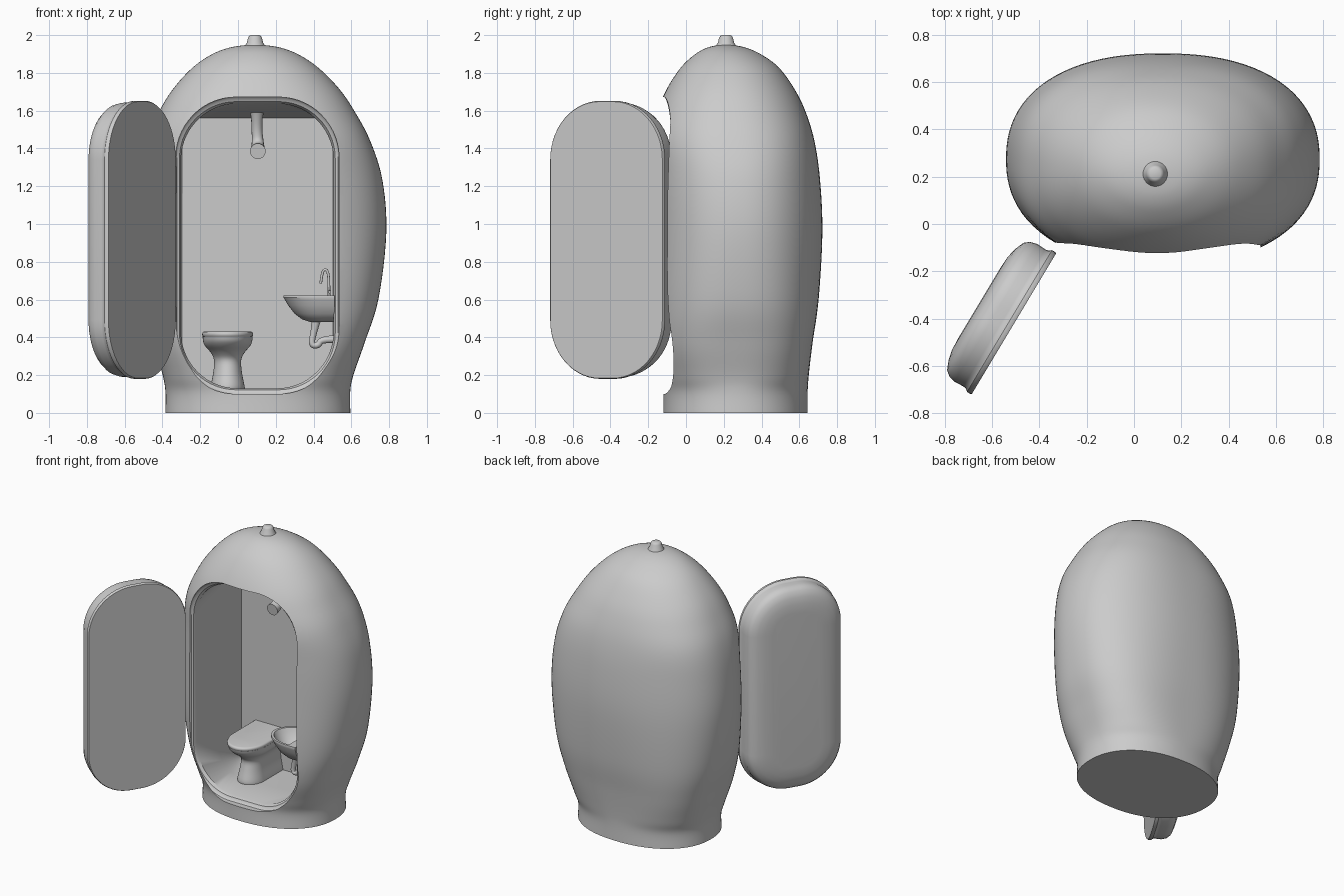
import bpy, bmesh
from math import pi, sin, cos
from mathutils import Matrix, Vector

if "Cube" in bpy.data.objects:
    bpy.data.objects.remove(bpy.data.objects["Cube"])


def smooth(ob, angle=35):
    bpy.ops.object.select_all(action='DESELECT')
    ob.select_set(True)
    bpy.context.view_layer.objects.active = ob
    bpy.ops.object.shade_smooth_by_angle(angle=angle * pi / 180)


def loft(name, rings, matrix=Matrix(), angle=35):
    """Closed skin through rings that have equal point counts."""
    bm = bmesh.new()
    vs = [[bm.verts.new(matrix @ Vector(p)) for p in r] for r in rings]
    n = len(rings[0])
    for a, b in zip(vs, vs[1:]):
        for i in range(n):
            j = (i + 1) % n
            bm.faces.new((a[i], a[j], b[j], b[i]))
    bm.faces.new(vs[0][::-1])
    bm.faces.new(vs[-1])
    bmesh.ops.recalc_face_normals(bm, faces=bm.faces)
    me = bpy.data.meshes.new(name)
    bm.to_mesh(me)
    bm.free()
    ob = bpy.data.objects.new(name, me)
    bpy.context.collection.objects.link(ob)
    smooth(ob, angle)
    return ob


def spline(rows, steps):
    """Catmull-Rom interpolation of table rows."""
    out = []
    for i in range(len(rows) - 1):
        q = [rows[max(i - 1, 0)], rows[i], rows[i + 1], rows[min(i + 2, len(rows) - 1)]]
        for s in range(steps):
            t = s / steps
            out.append([0.5 * (2 * b + (c - a) * t + (2 * a - 5 * b + 4 * c - d) * t * t
                               + (3 * b - a - 3 * c + d) * t ** 3) for a, b, c, d in zip(*q)])
    return out + [list(rows[-1])]


def oval(z, cx, cy, a, b, e=2.0, n=96):
    pts = []
    for i in range(n):
        c, s = cos(2 * pi * i / n), sin(2 * pi * i / n)
        k = (abs(c) ** e + abs(s) ** e) ** (-1 / e)
        pts.append((cx + a * k * c, cy + b * k * s, z))
    return pts


def round_rect(u0, u1, v0, v1, r, n=14):
    pts = []
    for k, (u, v) in enumerate([(u1 - r, v1 - r), (u0 + r, v1 - r), (u0 + r, v0 + r), (u1 - r, v0 + r)]):
        for i in range(n + 1):
            t = pi / 2 * (k + i / n)
            pts.append((u + r * cos(t), v + r * sin(t)))
    return pts


def d_ring(z, hw, length, back=0, n=32):
    """D-shaped ring: flat back on y = -back, round front at y = -length."""
    nose = min(hw * 1.3, length - back)
    mid = -length + nose
    pts = [(hw * cos(pi * i / n), mid - nose * sin(pi * i / n), z) for i in range(n + 1)]
    return pts + [(-hw, -back + 0.001, z), (hw, -back + 0.001, z)]


def tube(name, pts, radius, scale=None):
    cu = bpy.data.curves.new(name, 'CURVE')
    cu.dimensions = '3D'
    cu.bevel_depth, cu.bevel_resolution, cu.use_fill_caps = radius, 5, True
    sp = cu.splines.new('NURBS')
    sp.points.add(len(pts) - 1)
    for i, p in enumerate(pts):
        sp.points[i].co = (*p, 1)
        sp.points[i].radius = scale[i] if scale else 1
    sp.order_u, sp.use_endpoint_u, sp.resolution_u = 3, True, 8
    ob = bpy.data.objects.new(name, cu)
    bpy.context.collection.objects.link(ob)
    bpy.ops.object.select_all(action='DESELECT')
    ob.select_set(True)
    bpy.context.view_layer.objects.active = ob
    bpy.ops.object.convert(target='MESH')
    smooth(bpy.context.view_layer.objects.active, 50)


# Egg-shaped cabin: z, centre x, centre y, half width, half depth, squareness
body_rows = [
    (0.00, .105, .262, .490, .382, 2.2), (0.11, .105, .262, .489, .382, 2.2),
    (0.20, .106, .261, .505, .389, 2.5), (0.37, .112, .258, .558, .412, 2.7),
    (0.60, .118, .267, .625, .435, 2.5), (0.95, .122, .275, .663, .447, 2.3),
    (1.23, .120, .268, .645, .442, 2.3), (1.44, .108, .252, .592, .428, 2.4),
    (1.60, .100, .241, .515, .390, 2.3), (1.72, .096, .236, .436, .335, 2.2),
    (1.83, .092, .232, .330, .258, 2.1), (1.90, .090, .222, .225, .172, 2),
    (1.936, .090, .214, .125, .095, 2), (1.95, .090, .212, .020, .018, 2)]
cabin = loft("cabin", [oval(*r) for r in spline(body_rows, 6)])

# Doorway and room hollow: y, x0, x1, z0, z1, corner radius
room_rows = [(-.40, -.330, .535, .10, 1.672, .32), (-.078, -.330, .535, .10, 1.672, .32),
             (-.068, -.324, .529, .108, 1.664, .315), (-.062, -.310, .515, .122, 1.648, .30),
             (-.040, -.302, .506, .13, 1.638, .30),
             (.21, -.298, .503, .13, 1.60, .17), (.46, -.294, .500, .13, 1.56, .02)]
room = loft("room_cutter", [[(u, r[0], v) for u, v in round_rect(*r[1:])] for r in room_rows])
room.hide_render = True
cut = cabin.modifiers.new("room", 'BOOLEAN')
cut.operation, cut.solver, cut.object = 'DIFFERENCE', 'EXACT', room
bpy.context.view_layer.objects.active = cabin
bpy.ops.object.modifier_apply(modifier=cut.name)
bpy.data.objects.remove(room)
smooth(cabin)

# Roof knob
loft("roof_knob", [oval(z, .09, .212, r, r, 2, 32) for z, r in
                   [(1.92, .06), (1.945, .053), (1.96, .043), (1.985, .037), (1.995, .031), (2.0, .022)]], angle=60)

# Open door: thickness offset, edge inset; built in the door plane then swung out
along, out = Vector((-.514, -.857, 0)), Vector((-.857, .514, 0))
hinge = Vector((-.328, -.122, 0))
door_rows = [(0, .004), (.006, 0), (.022, 0), (.034, .010), (.048, .012), (.090, .010),
             (.120, .018), (.142, .036), (.158, .075), (.168, .12), (.171, .18)]
loft("door", [[hinge + along * u + out * n + Vector((0, 0, v)) for u, v in
               round_rect(i, .70 - i, .18 + i, 1.652 - i, .31 - i)] for n, i in door_rows])

# Toilet: bowl with pedestal, and lid
seat_at = Matrix.Translation((-.055, .46, 0))
bowl = [(.125, .092, .33), (.15, .088, .33), (.22, .075, .31), (.28, .072, .30),
        (.32, .090, .33), (.355, .120, .38), (.38, .130, .405), (.405, .132, .415)]
loft("toilet_bowl", [d_ring(*r) for r in spline(bowl, 4)], seat_at)
loft("toilet_lid", [d_ring(*r) for r in
                    [(.403, .130, .412), (.408, .134, .418), (.420, .135, .42), (.428, .131, .415), (.431, .122, .405)]],
     seat_at, 60)

# Wall basin on the right side: outer bowl, rim, hollow
basin = [(.482, .05, .13, 0), (.495, .085, .17, 0), (.525, .115, .21, 0), (.57, .138, .245, 0),
         (.60, .148, .262, 0), (.612, .152, .27, 0), (.622, .150, .268, 0), (.622, .135, .25, .06),
         (.60, .128, .238, .065), (.55, .10, .205, .08), (.52, .06, .165, .10)]
loft("basin", [d_ring(*r) for r in basin],
     Matrix.Translation((.51, .07, 0)) @ Matrix.Rotation(-pi / 2, 4, 'Z'))

# Tap, tap lever and drain trap
tube("tap", [(.482, .07, .61), (.482, .07, .70), (.475, .07, .755), (.452, .07, .76), (.442, .07, .72), (.438, .07, .685)], .007)
tube("tap_lever", [(.485, .04, .64), (.485, .07, .645), (.485, .10, .64)], .008)
tube("drain_trap", [(.415, .07, .50), (.405, .07, .44), (.385, .07, .36), (.425, .07, .355), (.44, .07, .39), (.515, .07, .39)],
     .017, [1.6, 1, 1, 1, 1, 1.3])

# Shower arm and head hanging from the ceiling
tube("shower", [(.10, .30, 1.62), (.10, .30, 1.59), (.10, .32, 1.50), (.105, .32, 1.43), (.105, .28, 1.39), (.105, .24, 1.385)],
     .028, [1.7, 1.15, 1, 1.1, 1.4, 1.5])
